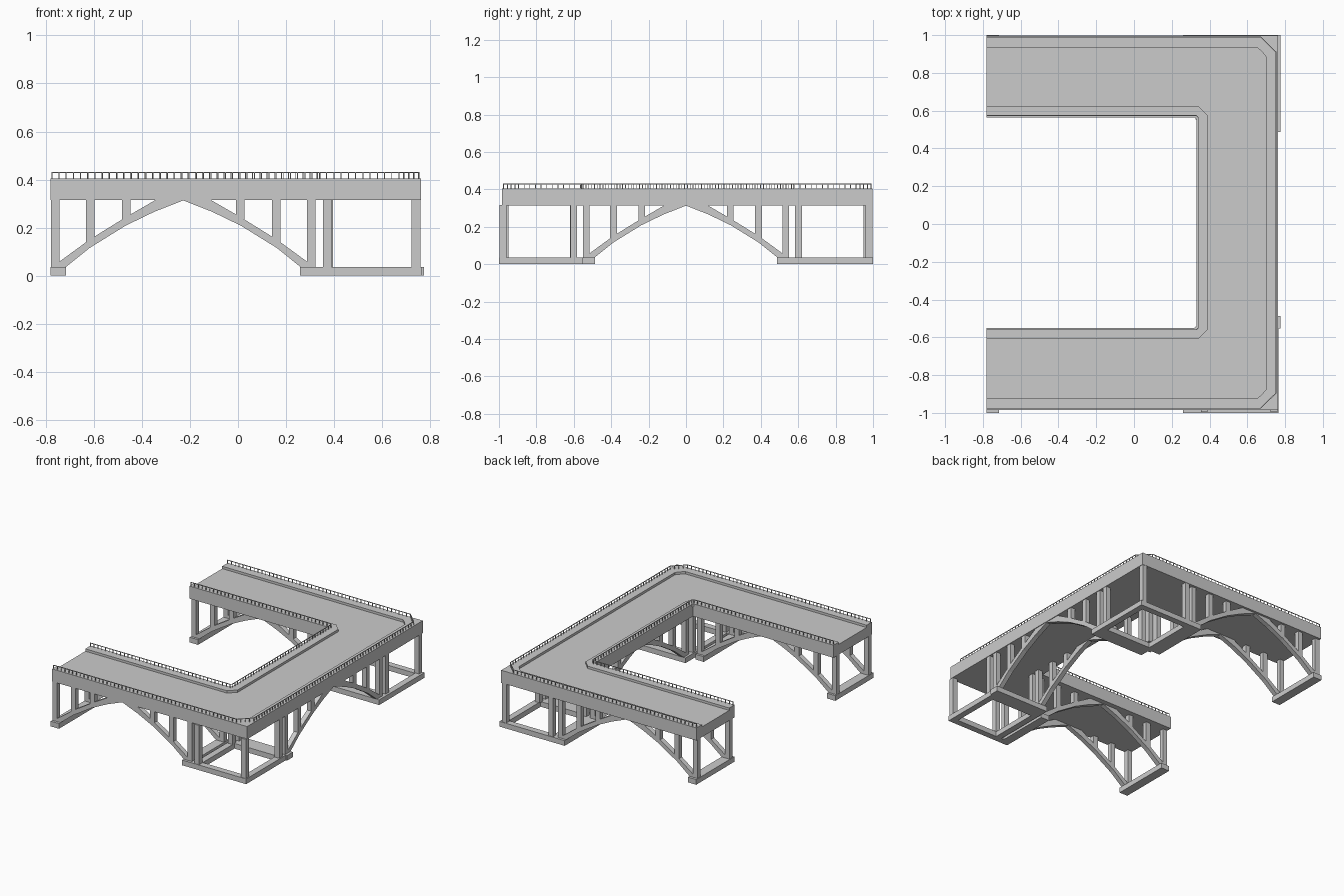
import bpy, bmesh, math
from mathutils import Matrix, Vector

if "Cube" in bpy.data.objects:
    bpy.data.objects.remove(bpy.data.objects["Cube"])


def finish(bm, name):
    bmesh.ops.recalc_face_normals(bm, faces=bm.faces)
    me = bpy.data.meshes.new(name)
    bm.to_mesh(me)
    bm.free()
    ob = bpy.data.objects.new(name, me)
    bpy.context.collection.objects.link(ob)
    return ob


def box(bm, x0, x1, y0, y1, z0, z1, m=Matrix()):
    t = Matrix.Translation(((x0 + x1) / 2, (y0 + y1) / 2, (z0 + z1) / 2))
    s = Matrix.Diagonal((x1 - x0, y1 - y0, z1 - z0, 1))
    bmesh.ops.create_cube(bm, size=1, matrix=m @ t @ s)


def extrude(bm, pts, vec):
    f = bm.faces.new([bm.verts.new(p) for p in pts])
    r = bmesh.ops.extrude_face_region(bm, geom=[f])
    bmesh.ops.translate(bm, vec=vec, verts=[v for v in r['geom'] if isinstance(v, bmesh.types.BMVert)])


BASE, UNDER, ROAD, TOP, RAIL = 0.037, 0.315, 0.388, 0.405, 0.431

# U-shaped road deck
deck = bmesh.new()
U = [(-.78, -.985), (.762, -.985), (.762, .998), (-.78, .998), (-.78, .565), (.33, .565), (.33, -.55), (-.78, -.55)]
extrude(deck, [(x, y, UNDER) for x, y in U], (0, 0, ROAD - UNDER))
finish(deck, "road_deck")


# Raised sidewalks, with the road corners cut off
def sidewalk(edge, kerb, name):
    bm = bmesh.new()
    for i in range(len(edge) - 1):
        quad = [edge[i], edge[i + 1], kerb[i + 1], kerb[i]]
        extrude(bm, [(x, y, ROAD - .002) for x, y in quad], (0, 0, TOP - ROAD + .002))
    bmesh.ops.remove_doubles(bm, verts=bm.verts, dist=.0001)
    finish(bm, name)


sidewalk([(-.78, -.985), (.69, -.985), (.762, -.985), (.762, -.915), (.762, .93), (.762, .998), (.69, .998), (-.78, .998)],
         [(-.78, -.925), (.65, -.925), (.675, -.905), (.70, -.875), (.70, .885), (.675, .915), (.65, .935), (-.78, .935)],
         "outer_sidewalk")
sidewalk([(-.78, -.55), (.32, -.55), (.33, -.54), (.33, .555), (.32, .565), (-.78, .565)],
         [(-.78, -.61), (.34, -.61), (.39, -.56), (.39, .575), (.34, .625), (-.78, .625)],
         "inner_sidewalk")


# Railings: evenly spaced bars under a thin handrail
def railing(path, name):
    bm = bmesh.new()
    for a, b in zip(path, path[1:]):
        a, b = Vector((*a, 0)), Vector((*b, 0))
        d = b - a
        m = Matrix.Translation(a) @ Matrix.Rotation(math.atan2(d.y, d.x), 4, 'Z')
        L, w = d.length, .002
        box(bm, -w, L + w, -w, w, RAIL - .004, RAIL, m)
        n = max(1, round(L / .03))
        for i in range(n + 1):
            u = L * i / n
            box(bm, u - w, u + w, -w, w, TOP - .003, RAIL - .004, m)
    finish(bm, name)


railing([(-.775, -.975), (.67, -.975), (.752, -.895), (.752, .91), (.67, .99), (-.775, .99)], "outer_railing")
railing([(-.775, -.56), (.33, -.56), (.34, -.55), (.34, .565), (.33, .575), (-.775, .575)], "inner_railing")

# Arch spans: two ribs, columns and cross footings; local x runs along the span
HALF = [(-.52, BASE), (-.52, .055), (-.39, .15), (-.24, .243), (-.11, .318)]
SOFFIT = [(0, .313), (-.12, .266), (-.24, .208), (-.39, .115), (-.487, BASE)]
ARCH = HALF + [(-x, z) for x, z in HALF[::-1]] + [(-x, z) for x, z in SOFFIT[:0:-1]] + SOFFIT
COLUMNS = [(.533, BASE - .002), (.387, .14), (.237, .235)]


def span(name, origin, angle):
    m = Matrix.Translation(origin) @ Matrix.Rotation(math.radians(angle), 4, 'Z')
    ribs, cols, feet = bmesh.new(), bmesh.new(), bmesh.new()
    for v in (.018, .38):
        extrude(ribs, [(x, v, z) for x, z in ARCH], (0, .034, 0))
        for u, z in COLUMNS:
            for s in (-1, 1):
                box(cols, s * u - .018, s * u + .018, v, v + .034, z, UNDER + .002, m)
    for s in (-1, 1):
        box(feet, s * .52 - .033, s * .52 + .033, 0, .43, 0, BASE, m)
    ribs.transform(m)
    finish(ribs, name + "_arch_ribs")
    finish(cols, name + "_columns")
    finish(feet, name + "_footings")


span("front_span", (-.228, -1, 0), 0)
span("side_span", (.775, 0, 0), 90)
span("back_span", (-.228, 1, 0), 180)


# Corner towers: square ring of footing beams with four columns
def tower(name, x0, x1, y0, y1):
    ring, cols = bmesh.new(), bmesh.new()
    w = .045
    box(ring, x0, x1, y0, y0 + w, 0, BASE)
    box(ring, x0, x1, y1 - w, y1, 0, BASE)
    box(ring, x0, x0 + w, y0 + w, y1 - w, 0, BASE)
    box(ring, x1 - w, x1, y0 + w, y1 - w, 0, BASE)
    finish(ring, name + "_footing_ring")
    ys = (y0 + .022, y1 - .048) if y0 < 0 else (y0 + .048, y1 - .022)
    for x in (.372, .741):
        for y in ys:
            box(cols, x - .018, x + .018, y - .018, y + .018, BASE - .002, UNDER + .002)
    finish(cols, name + "_columns")


tower("front_corner", .345, .765, -1, -.552)
tower("back_corner", .325, .775, .553, 1)
box_bm = bmesh.new()
box(box_bm, .325, .345, -1, -.955, 0, BASE)
finish(box_bm, "front_footing_link")
